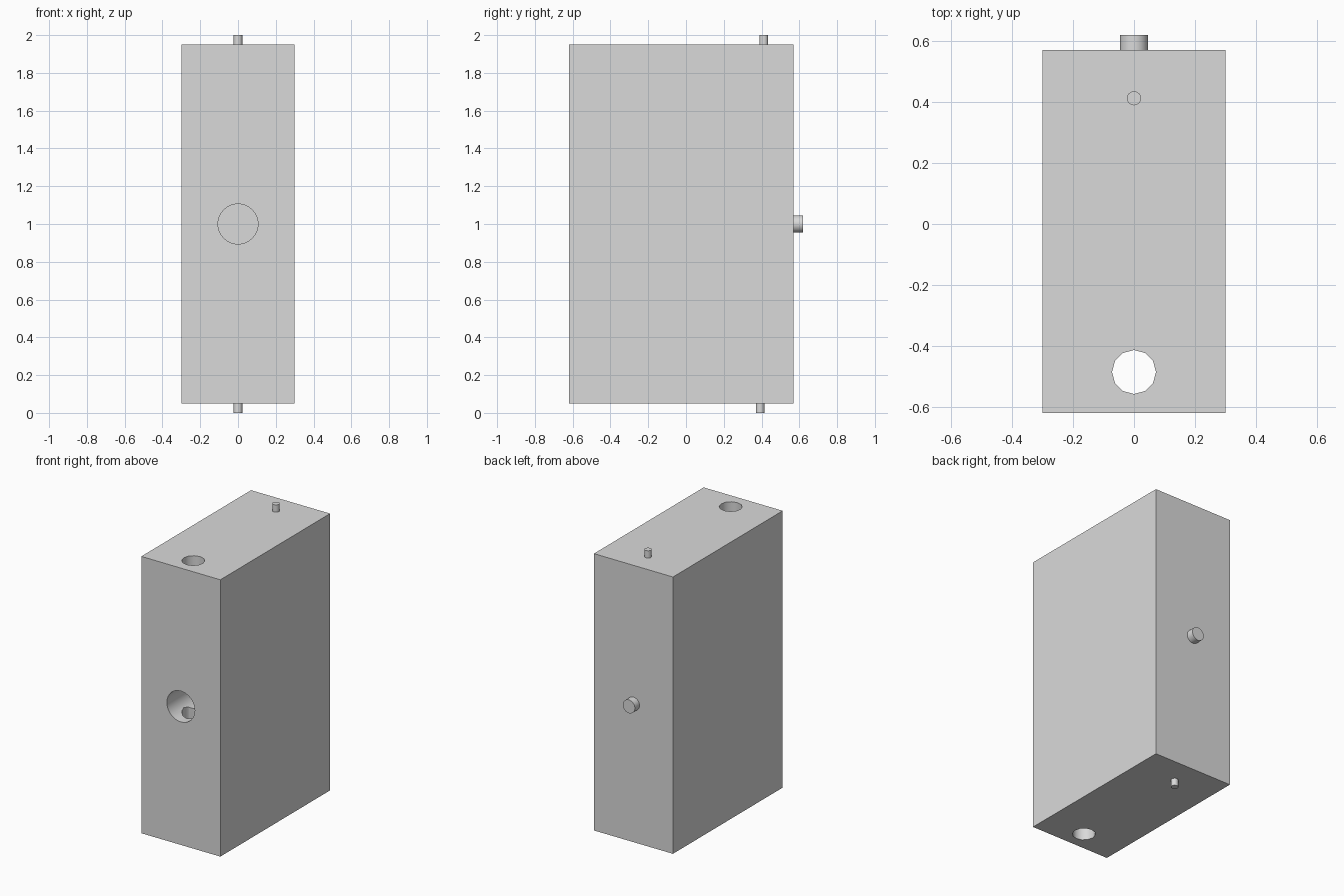
import bpy
import math

default_cube = bpy.data.objects.get("Cube")
if default_cube:
    bpy.data.objects.remove(default_cube, do_unlink=True)

grey = bpy.data.materials.new("light_grey")
grey.use_nodes = True
grey.diffuse_color = (0.7, 0.7, 0.7, 1)
grey.node_tree.nodes["Principled BSDF"].inputs["Base Color"].default_value = (0.7, 0.7, 0.7, 1)

BACK, FRONT = 0.57, -0.62
BOTTOM, TOP = 0.05, 1.95
MID = 1.0


def smooth(obj):
    bpy.ops.object.select_all(action="DESELECT")
    obj.select_set(True)
    bpy.context.view_layer.objects.active = obj
    bpy.ops.object.shade_smooth_by_angle(angle=math.radians(40))


def cylinder(name, radius, start, end, axis, across, sides=24):
    """Cylinder from start to end along y or z, placed at 'across' on the other axis."""
    centre = (start + end) / 2
    upright = axis == "z"
    bpy.ops.mesh.primitive_cylinder_add(
        vertices=sides, radius=radius, depth=end - start,
        location=(0, across, centre) if upright else (0, centre, across),
        rotation=(0 if upright else math.pi / 2, 0, 0))
    obj = bpy.context.object
    obj.name = name
    obj.data.materials.append(grey)
    return obj


# Main block
bpy.ops.mesh.primitive_cube_add(size=1, location=(0, (BACK + FRONT) / 2, (TOP + BOTTOM) / 2))
block = bpy.context.object
block.name = "block"
block.scale = (0.6, BACK - FRONT, TOP - BOTTOM)
bpy.ops.object.transform_apply(location=False, rotation=False, scale=True)
block.data.materials.append(grey)

# Vertical through hole and blind front bore, which cross inside the block
cutters = [
    cylinder("vertical_hole_cutter", 0.072, BOTTOM - 0.1, TOP + 0.1, "z", -0.485, 12),
    cylinder("front_bore_cutter", 0.106, FRONT - 0.1, FRONT + 0.3, "y", MID, 32),
]
for cutter in cutters:
    cutter.hide_render = True
    cut = block.modifiers.new(cutter.name, "BOOLEAN")
    cut.operation = "DIFFERENCE"
    cut.solver = "EXACT"
    cut.object = cutter
    bpy.context.view_layer.objects.active = block
    bpy.ops.object.modifier_apply(modifier=cut.name)
    bpy.data.objects.remove(cutter, do_unlink=True)
smooth(block)

# Pegs on the top, bottom and back
smooth(cylinder("top_peg", 0.023, TOP - 0.01, 2.0, "z", 0.412))
smooth(cylinder("bottom_peg", 0.023, 0.0, BOTTOM + 0.01, "z", 0.393))
smooth(cylinder("back_peg", 0.046, BACK - 0.01, 0.62, "y", MID))
